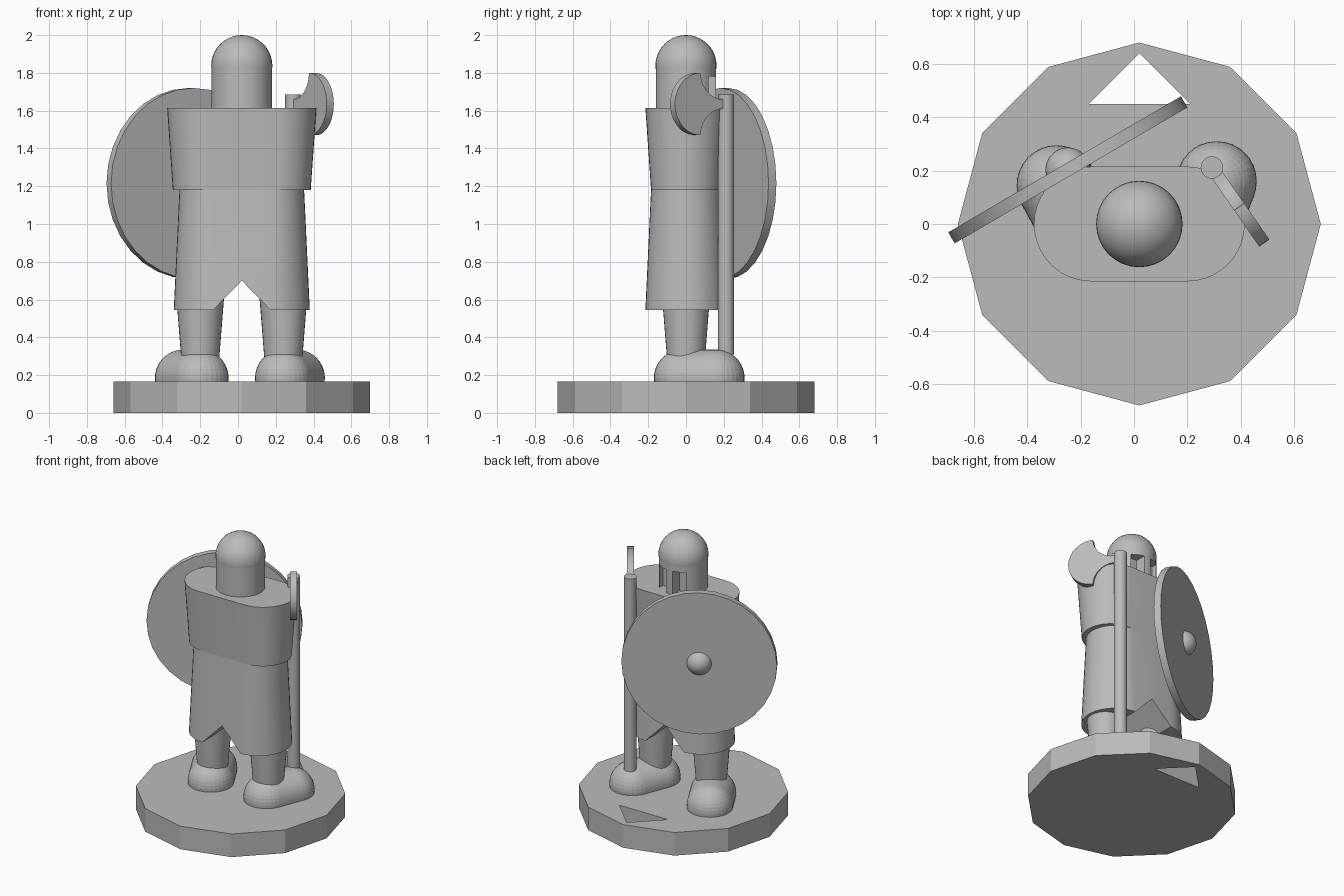
import bpy, bmesh, math
from mathutils import Vector, Matrix

cube = bpy.data.objects.get("Cube")
if cube:
    bpy.data.objects.remove(cube, do_unlink=True)

grey = bpy.data.materials.new("plain grey")
grey.use_nodes = True
grey.diffuse_color = (0.5, 0.5, 0.5, 1)
grey.node_tree.nodes["Principled BSDF"].inputs["Base Color"].default_value = (0.5, 0.5, 0.5, 1)

CX = 0.02        # figure centre line
BASE_TOP = 0.165


def finish(name, bm, smooth=True):
    bmesh.ops.recalc_face_normals(bm, faces=bm.faces)
    mesh = bpy.data.meshes.new(name)
    bm.to_mesh(mesh)
    bm.free()
    mesh.materials.append(grey)
    obj = bpy.data.objects.new(name, mesh)
    bpy.context.collection.objects.link(obj)
    if smooth:
        bpy.ops.object.select_all(action='DESELECT')
        obj.select_set(True)
        bpy.context.view_layer.objects.active = obj
        bpy.ops.object.shade_smooth_by_angle(angle=math.radians(29))
    return obj


def loft(name, lower, upper, smooth=True):
    """Solid between two matching outlines."""
    bm = bmesh.new()
    a = [bm.verts.new(p) for p in lower]
    b = [bm.verts.new(p) for p in upper]
    bm.faces.new(a)
    bm.faces.new(b)
    for i in range(len(a)):
        j = (i + 1) % len(a)
        bm.faces.new((a[i], a[j], b[j], b[i]))
    return finish(name, bm, smooth)


def circle(x, y, z, r, n=32):
    return [Vector((x + r * math.cos(2 * math.pi * i / n),
                    y + r * math.sin(2 * math.pi * i / n), z)) for i in range(n)]


def stadium(half, r, z, n=20):
    """Two half circles joined by straight sides."""
    pts = []
    for side in (1, -1):
        for i in range(n + 1):
            a = math.pi * (i / n - 0.5)
            pts.append(Vector((CX + side * (half + r * math.cos(a)), side * r * math.sin(a), z)))
    return pts


def sphere(bm, centre, r):
    return bmesh.ops.create_uvsphere(bm, u_segments=32, v_segments=20, radius=r,
                                     matrix=Matrix.Translation(centre))


def clip_below(bm, z):
    geom = bm.verts[:] + bm.edges[:] + bm.faces[:]
    bmesh.ops.bisect_plane(bm, geom=geom, plane_co=(0, 0, z), plane_no=(0, 0, 1), clear_inner=True)
    bmesh.ops.holes_fill(bm, edges=[e for e in bm.edges if e.is_boundary])


def cut(obj, cutter):
    """Subtract a cutter, bake the result and discard the cutter."""
    mod = obj.modifiers.new("cut", 'BOOLEAN')
    mod.operation, mod.solver, mod.object = 'DIFFERENCE', 'EXACT', cutter
    bpy.ops.object.select_all(action='DESELECT')
    obj.select_set(True)
    bpy.context.view_layer.objects.active = obj
    bpy.ops.object.modifier_apply(modifier=mod.name)
    bpy.data.objects.remove(cutter, do_unlink=True)


def box(name, x0, x1, y0, y1, z0, z1):
    corners = [(x0, y0), (x1, y0), (x1, y1), (x0, y1)]
    return loft(name, [(x, y, z0) for x, y in corners], [(x, y, z1) for x, y in corners], False)


# Base with a triangular slot through it
base = loft("base", circle(CX, 0, 0, 0.68, 12), circle(CX, 0, BASE_TOP, 0.68, 12), False)
tri = [(CX, 0.64), (CX - 0.19, 0.45), (CX + 0.19, 0.45)]
cut(base, loft("slot_cutter", [(x, y, -0.1) for x, y in tri], [(x, y, 0.3) for x, y in tri], False))

# Boots and legs
for side, heel, toe in (("left", (0.24, -0.02), (0.31, 0.16)),
                        ("right", (-0.2, -0.02), (-0.29, 0.145))):
    bm = bmesh.new()
    for x, y in (heel, toe):
        sphere(bm, (x, y, 0.185), 0.15)
    hull = bmesh.ops.convex_hull(bm, input=bm.verts[:])
    junk = {g for g in hull["geom_interior"] + hull["geom_unused"] if isinstance(g, bmesh.types.BMVert)}
    bmesh.ops.delete(bm, geom=list(junk), context='VERTS')
    clip_below(bm, BASE_TOP)
    finish(side + "_boot", bm)
    loft(side + "_leg", circle(heel[0], 0, 0.28, 0.1), circle(heel[0], 0, 0.62, 0.127))

# Tunic with a notched hem, and the wider shoulder part above
tunic = loft("tunic", stadium(0.145, 0.215, 0.545), stadium(0.145, 0.185, 1.18))
notch = [(CX - 0.2, 0.495), (CX + 0.2, 0.495), (CX, 0.7)]
cut(tunic, loft("notch_cutter", [(x, -0.5, z) for x, z in notch],
                [(x, 0.5, z) for x, z in notch], False))
loft("shoulders", stadium(0.18, 0.185, 1.18), stadium(0.18, 0.215, 1.615))

# Helmet with two openings either side of a nose guard
helmet = loft("helmet", circle(CX, 0, 1.615, 0.16, 48), circle(CX, 0, 1.835, 0.16, 48))
for s in (-1, 1):
    xs = sorted((CX + s * 0.025, CX + s * 0.105))
    cut(helmet, box("eye_cutter", xs[0], xs[1], 0.08, 0.3, 1.55, 1.78))
bm = bmesh.new()
sphere(bm, (CX, 0, 1.838), 0.162)
clip_below(bm, 1.82)
finish("helmet_dome", bm)

# Round shield with a central boss
turn = Matrix.Translation((-0.248, 0.203, 1.215)) @ Matrix.Rotation(math.radians(30.3), 4, 'Z') \
    @ Matrix.Rotation(math.radians(90), 4, 'X')
loft("shield", [turn @ p for p in circle(0, 0, -0.024, 0.505)],
     [turn @ p for p in circle(0, 0, 0.024, 0.505)])
bm = bmesh.new()
sphere(bm, (-0.248, 0.203, 1.215), 0.084)
finish("shield_boss", bm)

# Axe shaft
loft("axe_shaft", circle(0.292, 0.212, 0.31, 0.042, 24), circle(0.292, 0.212, 1.685, 0.042, 24))

# Axe blade: round cutting edge, scooped shoulders and a narrow neck
edge = [(0.18 + 0.165 * math.cos(a), 0.165 * math.sin(a))
        for a in (math.radians(-90 + 180 * i / 20) for i in range(21))]
scoop = [(0.035 + 0.145 * math.cos(a), 0.17 + 0.145 * math.sin(a))
         for a in (math.radians(-8 - 72 * i / 10) for i in range(11))]
outline = edge + scoop + [(0, 0.025), (0, -0.025)] + [(s, -z) for s, z in reversed(scoop)]
swing = Matrix.Translation((0.292, 0.212, 1.635)) @ Matrix.Rotation(math.radians(-55.3), 4, 'Z')
loft("axe_blade", [swing @ Vector((s, -0.023, z)) for s, z in outline],
     [swing @ Vector((s, 0.023, z)) for s, z in outline])
